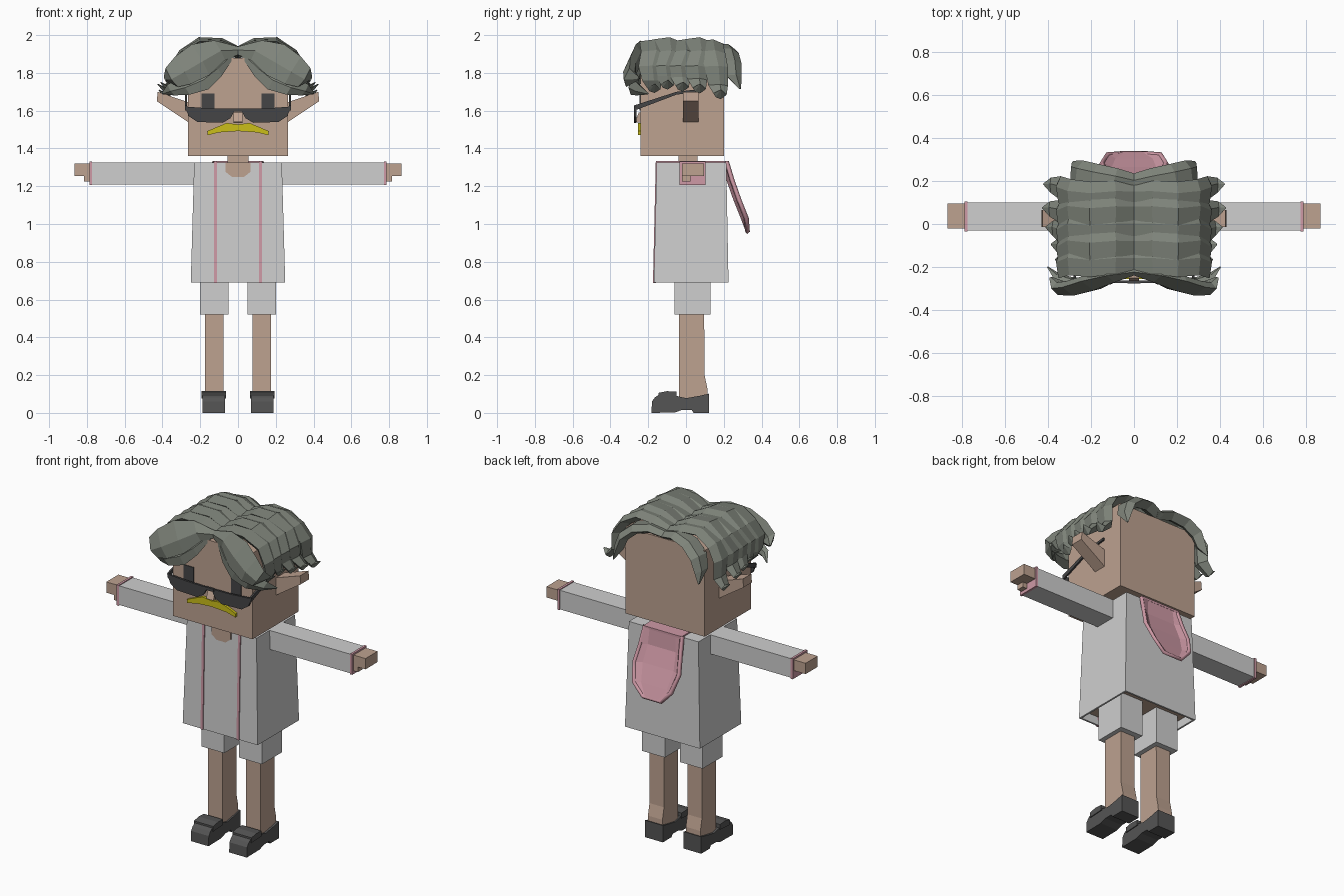
import bpy, bmesh
from mathutils import Vector

cube = bpy.data.objects.get("Cube")
if cube:
    bpy.data.objects.remove(cube)


def material(name, rgb):
    m = bpy.data.materials.new(name)
    m.use_nodes = True
    m.diffuse_color = (*rgb, 1)
    bsdf = m.node_tree.nodes["Principled BSDF"]
    bsdf.inputs["Base Color"].default_value = (*rgb, 1)
    bsdf.inputs["Roughness"].default_value = 0.8
    return m


SKIN = material("skin", (0.51, 0.36, 0.28))
CLOTH = material("pale grey cloth", (0.62, 0.62, 0.62))
PINK = material("pink trim", (0.62, 0.32, 0.38))
HAIR = material("grey green hair", (0.21, 0.23, 0.195))
SHOE = material("charcoal leather", (0.09, 0.09, 0.09))
GLASS = material("dark glass", (0.06, 0.06, 0.062))
YELLOW = material("yellow", (0.60, 0.52, 0.01))


def finish(name, bm, *mats):
    bmesh.ops.recalc_face_normals(bm, faces=bm.faces)
    mesh = bpy.data.meshes.new(name)
    bm.to_mesh(mesh)
    bm.free()
    for m in mats:
        mesh.materials.append(m)
    ob = bpy.data.objects.new(name, mesh)
    bpy.context.collection.objects.link(ob)
    return ob


def loft(name, rings, mat):
    """Skin a list of equal point rings and cap both ends."""
    bm = bmesh.new()
    vs = [[bm.verts.new(p) for p in ring] for ring in rings]
    n = len(vs[0])
    for a, b in zip(vs, vs[1:]):
        for i in range(n):
            j = (i + 1) % n
            bm.faces.new((a[i], a[j], b[j], b[i]))
    bm.faces.new(vs[0])
    bm.faces.new(vs[-1])
    return finish(name, bm, mat)


def prism(name, profile, axis, lo, hi, mat, s=1):
    """Extrude a profile along x (points are y, z) or y (points are x, z)."""
    def place(u, v, d):
        return (s * d, u, v) if axis == "x" else (s * u, d, v)
    return loft(name, [[place(u, v, d) for u, v in profile] for d in (lo, hi)], mat)


def box(name, x, y, z, mat, s=1):
    profile = [(y[0], z[0]), (y[1], z[0]), (y[1], z[1]), (y[0], z[1])]
    return prism(name, profile, "x", x[0], x[1], mat, s)


def rect(x, y0, y1, z):
    return [(-x, y0, z), (x, y0, z), (x, y1, z), (-x, y1, z)]


def lock(name, path, side, widths, thick, s):
    """Ridged, tapering hair lock along a path."""
    section = [(-1, -0.6), (-0.65, 0.45), (0.1, 1), (1, -0.2), (0.2, -1)]
    pts = [Vector(p) for p in path]
    side = Vector(side).normalized()
    rings = []
    for i, p in enumerate(pts):
        tangent = pts[min(i + 1, len(pts) - 1)] - pts[max(i - 1, 0)]
        normal = side.cross(tangent).normalized()
        w = widths[i]
        t = thick * min(1, w / 0.05)
        ring = [p + side * w * a + normal * t * b for a, b in section]
        rings.append([(s * v.x, v.y, v.z) for v in ring])
    return loft(name, rings, HAIR)


# Head and neck
box("head", (-0.265, 0.265), (-0.24, 0.2), (1.36, 1.88), SKIN)
box("neck", (-0.055, 0.055), (-0.04, 0.06), (1.3, 1.37), SKIN)
prism("nose", [(-0.23, 1.59), (-0.25, 1.59), (-0.27, 1.54), (-0.23, 1.535)],
      "x", -0.024, 0.024, SKIN)

# Coat with a hollow hem
bm = bmesh.new()
bottom = [bm.verts.new(p) for p in rect(0.25, -0.17, 0.225, 0.69)]
top = [bm.verts.new(p) for p in rect(0.232, -0.155, 0.213, 1.325)]
for i in range(4):
    j = (i + 1) % 4
    bm.faces.new((bottom[i], bottom[j], top[j], top[i]))
bm.faces.new(top)
hem = bm.faces.new(bottom[::-1])
bm.normal_update()
bmesh.ops.inset_region(bm, faces=[hem], thickness=0.015)
ceiling = bmesh.ops.extrude_face_region(bm, geom=[hem])["geom"]
for g in ceiling:
    if isinstance(g, bmesh.types.BMVert):
        g.co.z += 0.05
    elif isinstance(g, bmesh.types.BMFace):
        g.material_index = 1
bmesh.ops.delete(bm, geom=[hem], context="FACES_ONLY")
finish("coat", bm, CLOTH, SKIN)
prism("bare_neckline", [(-0.065, 1.326), (-0.065, 1.275), (-0.03, 1.248), (0.03, 1.248),
                        (0.065, 1.275), (0.065, 1.326)], "y", -0.162, -0.15, SKIN)

# Hood: a dished panel hanging off the back, with a raised rim
rows = [(0.125, 0.215, 1.33), (0.135, 0.245, 1.23), (0.15, 0.28, 1.13),
        (0.125, 0.32, 1.03), (0.06, 0.325, 0.96)]
bm = bmesh.new()
grid = []
for i, (w, y, z) in enumerate(rows):
    dip = 0 if i in (0, len(rows) - 1) else 0.022
    grid.append([bm.verts.new((w * f, y - dip * (abs(f) < 1), z))
                 for f in (-1, -0.7, 0.7, 1)])
for a, b in zip(grid, grid[1:]):
    for i in range(3):
        bm.faces.new((a[i], a[i + 1], b[i + 1], b[i]))
hood = finish("hood", bm, PINK)
solid = hood.modifiers.new("thickness", "SOLIDIFY")
solid.thickness = 0.016
solid.offset = 0
curve = bpy.data.curves.new("hood_rim", "CURVE")
curve.dimensions = "3D"
curve.bevel_depth = 0.013
curve.bevel_resolution = 0
spline = curve.splines.new("POLY")
outline = [(-w, y, z) for w, y, z in rows] + [(w, y, z) for w, y, z in rows[::-1]]
spline.points.add(len(outline) - 1)
for p, co in zip(spline.points, outline):
    p.co = (*co, 1)
curve.materials.append(PINK)
bpy.context.collection.objects.link(bpy.data.objects.new("hood_rim", curve))
box("hood_collar", (-0.12, 0.12), (0.07, 0.225), (1.32, 1.333), PINK)

# Face details across the middle
prism("moustache", [(-0.16, 1.47), (-0.1, 1.485), (0, 1.492), (0.1, 1.485), (0.16, 1.47),
                    (0.163, 1.492), (0.06, 1.535), (0, 1.527), (-0.06, 1.535),
                    (-0.163, 1.492)], "y", -0.255, -0.235, YELLOW)
box("glasses_bridge", (-0.03, 0.03), (-0.275, -0.262), (1.595, 1.612), GLASS)

# Side locks, front to back: y at the root, y at the tip, reach, tip height
side_locks = [(-0.17, -0.18, 0.365, 1.70), (-0.09, -0.11, 0.385, 1.72),
              (-0.01, -0.03, 0.41, 1.71), (0.07, 0.06, 0.425, 1.70),
              (0.14, 0.17, 0.42, 1.67)]

for s, tag in ((1, "left"), (-1, "right")):
    # Ears
    prism(tag + "_ear", [(0.25, 1.53), (0.43, 1.65), (0.425, 1.7), (0.25, 1.64)],
          "y", -0.015, 0.065, SKIN, s)

    # Arm, cuff and fist with thumb
    box(tag + "_sleeve", (0.2, 0.775), (-0.03, 0.1), (1.21, 1.325), CLOTH, s)
    box(tag + "_cuff", (0.772, 0.786), (-0.034, 0.104), (1.206, 1.33), PINK, s)
    box(tag + "_hand", (0.78, 0.865), (-0.02, 0.095), (1.255, 1.32), SKIN, s)
    box(tag + "_thumb", (0.78, 0.815), (-0.02, 0.025), (1.225, 1.26), SKIN, s)

    # Pink coat edging down the front and over the shoulder
    prism(tag + "_front_trim", [(-0.175, 0.688), (-0.16, 0.688), (-0.148, 1.32),
                                (0.22, 1.32), (0.22, 1.333), (-0.16, 1.333)],
          "x", 0.112, 0.128, PINK, s)

    # Shorts and leg
    box(tag + "_shorts_leg", (0.05, 0.202), (-0.06, 0.13), (0.52, 0.76), CLOTH, s)
    prism(tag + "_leg", [(-0.037, 0.06), (0.115, 0.06), (0.113, 0.13), (0.098, 0.2),
                         (0.096, 0.55), (-0.037, 0.55)], "x", 0.078, 0.175, SKIN, s)

    # Shoe: upper, sole and heel in one profile, with a toe band
    prism(tag + "_shoe", [(0.122, 0), (0.122, 0.102), (0.07, 0.09), (0, 0.078), (-0.05, 0.09),
                          (-0.07, 0.108), (-0.13, 0.105), (-0.165, 0.082), (-0.18, 0.06),
                          (-0.183, 0), (-0.06, 0.002), (-0.02, 0.016), (0.03, 0.016),
                          (0.04, 0)], "x", 0.069, 0.187, SHOE, s)
    prism(tag + "_shoe_tongue", [(-0.145, 0.075), (-0.145, 0.106), (-0.1, 0.115),
                                 (-0.05, 0.112), (-0.05, 0.08)],
          "x", 0.064, 0.192, SHOE, s)

    # Eye, lens and temple arm
    box(tag + "_eye", (0.125, 0.192), (-0.245, -0.235), (1.6, 1.69), GLASS, s)
    prism(tag + "_lens", [(0.012, 1.61), (0.04, 1.56), (0.08, 1.536), (0.215, 1.54),
                          (0.26, 1.57), (0.282, 1.622), (0.15, 1.612)],
          "y", -0.274, -0.262, GLASS, s)
    prism(tag + "_temple", [(-0.274, 1.6), (-0.274, 1.628), (-0.05, 1.7), (0.07, 1.714),
                            (0.07, 1.7), (-0.05, 1.685)], "x", 0.27, 0.28, GLASS, s)

    # Hair falling over the sides
    for i, (y0, y1, reach, tip) in enumerate(side_locks):
        lift = 0.012 * (i % 2)
        path = [(-0.01, y0, 1.905), (0.09, y0, 1.945 + lift), (0.2, y0 - 0.01, 1.95 + lift),
                (0.29, y0, 1.9), (0.335, y1 - 0.01, 1.83), (0.335, y1, tip + 0.06),
                (reach - 0.035, y1 + 0.01, tip + 0.01), (reach, y1 + 0.015, tip + 0.04)]
        lock(f"{tag}_hair_{i + 1}", path, (0, 1, 0),
             [0.055, 0.062, 0.066, 0.068, 0.062, 0.052, 0.035, 0.004], 0.028, s)

    # Fringe swept away from the parting
    lock(tag + "_fringe_upper",
         [(-0.01, -0.22, 1.92), (0.1, -0.235, 1.915), (0.2, -0.27, 1.865),
          (0.29, -0.295, 1.81), (0.345, -0.295, 1.775), (0.385, -0.25, 1.77)],
         (-0.5, -0.25, -0.83), [0.02, 0.06, 0.095, 0.085, 0.06, 0.01], -0.035, s)
    lock(tag + "_fringe_lower",
         [(0.03, -0.225, 1.9), (0.11, -0.25, 1.825), (0.19, -0.265, 1.765),
          (0.28, -0.275, 1.725), (0.35, -0.25, 1.71), (0.4, -0.2, 1.69)],
         (-0.5, -0.25, -0.83), [0.02, 0.05, 0.065, 0.05, 0.035, 0.005], -0.028, s)

    # Back corner lock
    lock(tag + "_hair_back",
         [(-0.01, 0.19, 1.9), (0.09, 0.21, 1.925), (0.18, 0.225, 1.905),
          (0.245, 0.24, 1.85), (0.27, 0.25, 1.78), (0.285, 0.285, 1.715)],
         (-0.25, 0.95, -0.1), [0.04, 0.05, 0.055, 0.055, 0.045, 0.006], 0.03, s)
